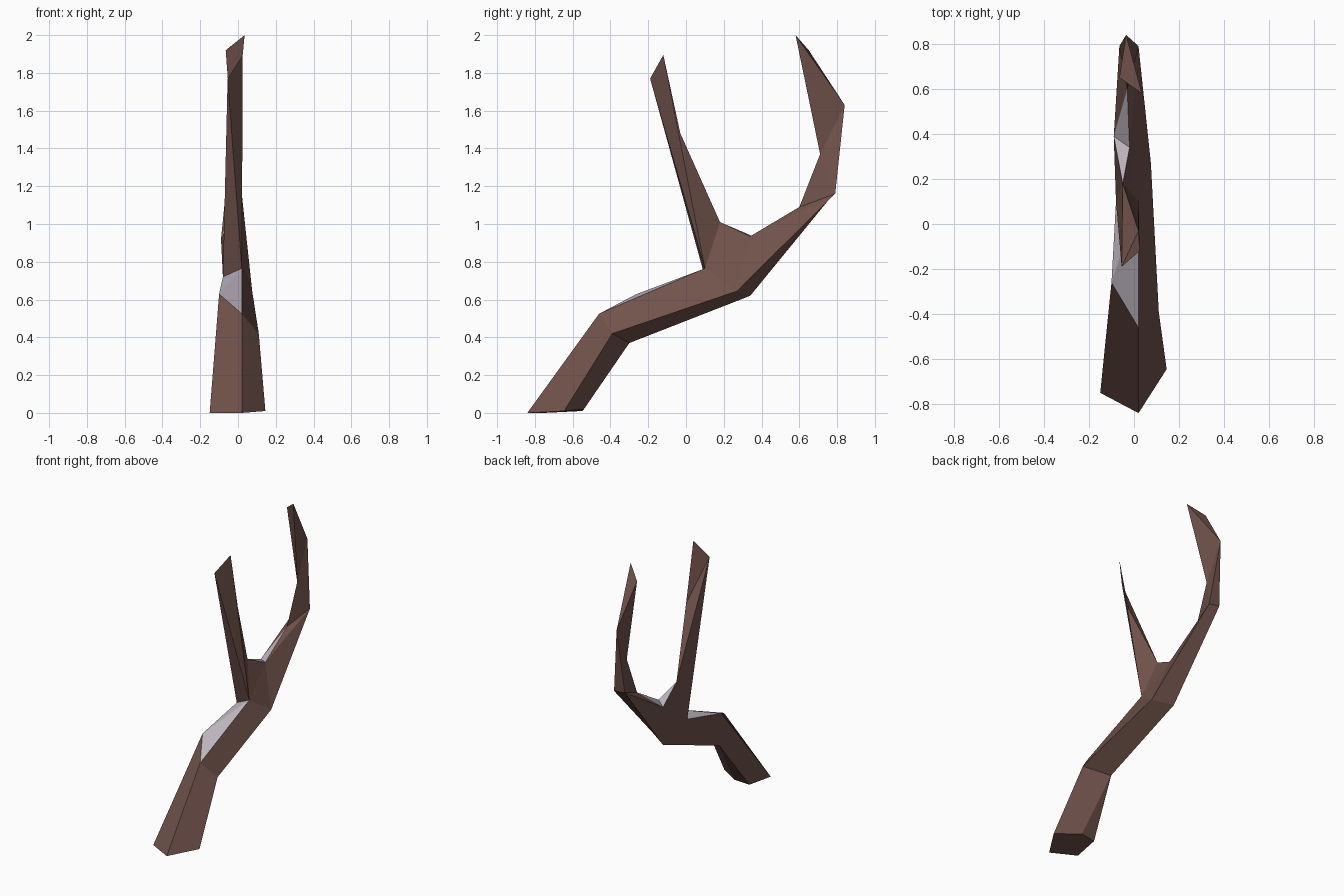
import bpy, bmesh
from mathutils import Vector

if "Cube" in bpy.data.objects:
    bpy.data.objects.remove(bpy.data.objects["Cube"])


def material(name, rgb):
    m = bpy.data.materials.new(name)
    m.diffuse_color = (*rgb, 1)
    m.use_nodes = True
    m.node_tree.nodes["Principled BSDF"].inputs["Base Color"].default_value = m.diffuse_color
    return m


bark = material("brown_bark", (0.165, 0.085, 0.070))
snow = material("pale_snow", (0.52, 0.47, 0.53))

# Cross-sections of the trunk: front, right, back right, back left, left
foot = [(0.02, -0.84, 0), (0.145, -0.645, 0.01), (-0.01, -0.54, 0.02),
        (-0.12, -0.55, 0.01), (-0.15, -0.75, 0)]
bend = [(0.02, -0.46, 0.525), (0.11, -0.39, 0.42), (-0.055, -0.30, 0.37),
        (-0.055, -0.30, 0.37), (-0.10, -0.26, 0.63)]
fork = [(0.02, 0.10, 0.765), (0.075, 0.27, 0.645), (-0.055, 0.34, 0.62),
        (-0.055, 0.34, 0.62), (-0.08, 0.10, 0.72)]

# Crotch between the two branches
saddle, saddle_right, saddle_left = (-0.05, 0.18, 1.01), (-0.02, 0.34, 0.935), (-0.09, 0.39, 0.92)
notch = (-0.03, 0.60, 1.09)

# Front branch: tapers to a slanted blade
blade_front, blade_top, blade_back = (-0.055, -0.19, 1.77), (0.025, -0.12, 1.895), (0.02, -0.03, 1.48)

# Back branch: elbow, inner bend, outer knee and slanted tip
elbow_right, elbow_left = (0.02, 0.79, 1.16), (-0.065, 0.79, 1.17)
inner, knee = (-0.025, 0.71, 1.37), (-0.035, 0.84, 1.63)
tip, tip_left = (0.035, 0.58, 2.0), (-0.065, 0.65, 1.92)

bm = bmesh.new()


def face(*points, mat=0):
    """Add one flat face, skipping repeated corners."""
    corners = list(dict.fromkeys(points))
    if len(corners) > 2:
        bm.faces.new([bm.verts.new(Vector(p)) for p in corners]).material_index = mat


def loft(lower, upper, sides):
    for i in sides:
        j = (i + 1) % len(lower)
        face(lower[i], lower[j], upper[j], upper[i])


# Trunk
face(*reversed(foot))
loft(foot, bend, range(5))
loft(bend, fork, range(4))

# Snow on the trunk and in the crotch
face(bend[4], bend[0], fork[0], mat=1)
face(bend[4], fork[0], fork[4], mat=1)
face(saddle, saddle_left, saddle_right, mat=1)
face(saddle_right, saddle_left, notch, mat=1)

# Upper trunk: right side, left side and underside
for root, low, edge, elbow in ((fork[0], fork[1], saddle_right, elbow_right),
                               (fork[4], fork[2], saddle_left, elbow_left)):
    face(root, saddle, edge)
    face(root, edge, low)
    face(edge, elbow, low)
    face(edge, notch, elbow)
face(fork[1], fork[2], elbow_left, elbow_right)

# Front branch
face(fork[0], fork[4], blade_front)
face(fork[0], blade_front, blade_top)
face(fork[0], blade_top, blade_back)
face(fork[0], blade_back, saddle)
face(fork[4], saddle, blade_front)
face(saddle, blade_back, blade_front)
face(blade_front, blade_back, blade_top)

# Back branch
face(notch, elbow_right, inner)
face(notch, elbow_left, inner)
face(elbow_right, elbow_left, knee)
face(elbow_left, knee, inner)
face(inner, knee, tip_left)
face(inner, tip_left, tip)
face(inner, tip, knee)
face(inner, knee, elbow_right)
face(knee, tip, tip_left)

# Weld the parts into one closed shell
bmesh.ops.remove_doubles(bm, verts=bm.verts[:], dist=0.001)
bmesh.ops.recalc_face_normals(bm, faces=bm.faces[:])
mesh = bpy.data.meshes.new("bare_branch")
bm.to_mesh(mesh)
bm.free()
for m in (bark, snow):
    mesh.materials.append(m)
bpy.context.collection.objects.link(bpy.data.objects.new("bare_branch", mesh))
